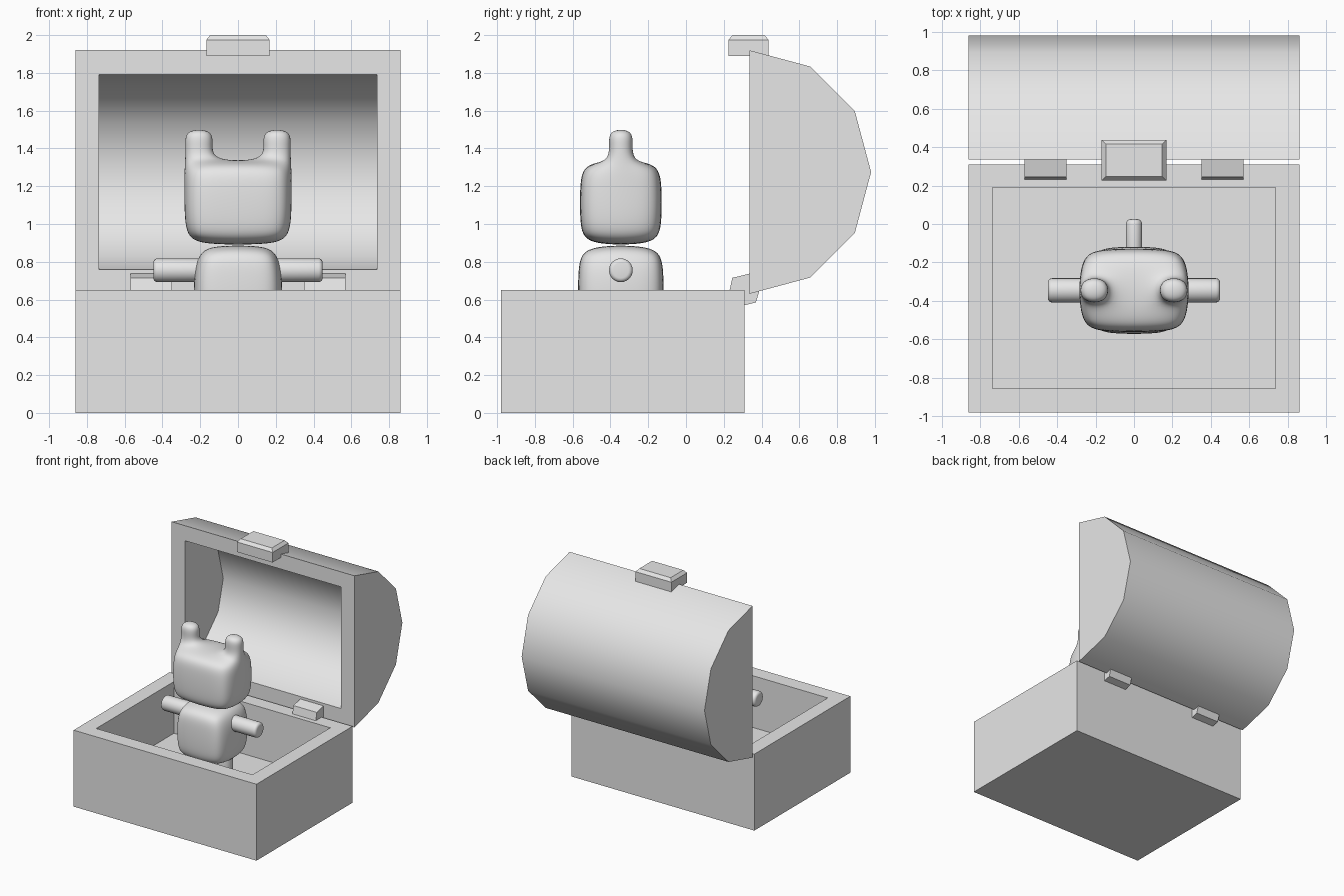
import bpy, bmesh, math
from mathutils import Matrix, Vector

if "Cube" in bpy.data.objects:
    bpy.data.objects.remove(bpy.data.objects["Cube"])

grey = bpy.data.materials.new("plain_grey")
grey.diffuse_color = (0.8, 0.8, 0.8, 1)
grey.use_nodes = True
grey.node_tree.nodes["Principled BSDF"].inputs["Base Color"].default_value = grey.diffuse_color
FIG_Y = -0.345  # centre line of the toy figure


def finish(name, bm, smooth=None):
    """Turn a bmesh into a named object, optionally smooth shaded by angle."""
    bmesh.ops.recalc_face_normals(bm, faces=bm.faces)
    me = bpy.data.meshes.new(name)
    bm.to_mesh(me)
    bm.free()
    me.materials.append(grey)
    ob = bpy.data.objects.new(name, me)
    bpy.context.collection.objects.link(ob)
    if smooth:
        bpy.ops.object.select_all(action='DESELECT')
        bpy.context.view_layer.objects.active = ob
        ob.select_set(True)
        bpy.ops.object.shade_smooth_by_angle(angle=math.radians(smooth))
    return ob


def box(bm, lo, hi):
    lo, hi = Vector(lo), Vector(hi)
    m = Matrix.Translation((lo + hi) / 2) @ Matrix.Diagonal((*(hi - lo), 1))
    return bmesh.ops.create_cube(bm, size=1, matrix=m)['verts']


def top_face(bm):
    return max(bm.faces, key=lambda f: f.calc_center_median().z)


# Chest base: block with a sunken inside
bm = bmesh.new()
box(bm, (-0.86, -0.98, 0), (0.86, 0.31, 0.65))
f = bmesh.ops.extrude_discrete_faces(bm, faces=[top_face(bm)])['faces'][0]
rim = list(f.verts)
bmesh.ops.delete(bm, geom=[f], context='FACES_ONLY')


def loop(z, x, y0, y1):
    return [bm.verts.new(p) for p in ((-x, y0, z), (x, y0, z), (x, y1, z), (-x, y1, z))]


for v in rim:
    if v.is_valid and not v.link_faces:
        bm.verts.remove(v)
bm.free()
bm = bmesh.new()
loops = [loop(0, 0.86, -0.98, 0.31), loop(0.65, 0.86, -0.98, 0.31),
         loop(0.65, 0.735, -0.855, 0.19), loop(0.21, 0.735, -0.855, 0.19)]
for a, b in zip(loops, loops[1:]):
    for i in range(4):
        j = (i + 1) % 4
        bm.faces.new((a[i], a[j], b[j], b[i]))
bm.faces.new(loops[0])
bm.faces.new(loops[-1])
finish("chest_base", bm)

# Lid: hollow half barrel standing open
bm = bmesh.new()


def arc(x, r):
    return [bm.verts.new((x, 0.335 + r * math.sin(t), 1.275 + r * math.cos(t)))
            for t in (math.pi * i / 6 for i in range(7))]


out_l, out_r = arc(-0.86, 0.645), arc(0.86, 0.645)
in_l, in_r = arc(-0.735, 0.517), arc(0.735, 0.517)
for l, r in ((out_l, out_r), (in_l, in_r)):
    for i in range(6):
        bm.faces.new((l[i], r[i], r[i + 1], l[i + 1]))
    bm.faces.new(l)
    bm.faces.new(r)
for i in (0, -1):
    bm.faces.new((out_l[i], out_r[i], in_r[i], in_l[i]))
for o, n in ((out_l, in_l), (out_r, in_r)):
    bm.faces.new((o[0], o[-1], n[-1], n[0]))
finish("lid", bm, 40)

# Latch: small plate with a chamfered top
bm = bmesh.new()
vs = box(bm, (-0.168, 0.225, 1.89), (0.168, 0.437, 1.975))
bmesh.ops.inset_region(bm, faces=[top_face(bm)], thickness=0.03, depth=0.025)
finish("latch", bm)

# Hinges: tilted chamfered blocks between base and lid
section = [(0.23, 0.645), (0.245, 0.715), (0.34, 0.738), (0.40, 0.70),
           (0.385, 0.635), (0.37, 0.585), (0.31, 0.57), (0.255, 0.59)]
for side, x in (("left", -0.57), ("right", 0.35)):
    bm = bmesh.new()
    f = bm.faces.new([bm.verts.new((x, y, z)) for y, z in section])
    ext = bmesh.ops.extrude_face_region(bm, geom=[f])['geom']
    bmesh.ops.translate(bm, vec=(0.22, 0, 0),
                        verts=[g for g in ext if isinstance(g, bmesh.types.BMVert)])
    finish("hinge_" + side, bm)


def soft_block(name, hx, hy, z0, z1, top=1.0, ears=False):
    """Rounded block from a subdivided cage, optionally with two ears."""
    bm = bmesh.new()
    box(bm, (-hx, -hy, z0), (hx, hy, z1))
    cz, hz = (z0 + z1) / 2, (z1 - z0) / 2
    for axis, c, d in ((0, 0, hx * 0.45), (1, 0, 0.068), (2, cz, hz * 0.45)):
        for s in (-1, 1):
            n, co = [0, 0, 0], [0, 0, 0]
            n[axis], co[axis] = 1, c + s * d
            bmesh.ops.bisect_plane(bm, geom=bm.verts[:] + bm.edges[:] + bm.faces[:],
                                   plane_co=co, plane_no=n)
    # pull the cage edges and corners in
    for v in bm.verts:
        k = sum((abs(abs(v.co.x) - hx) < 1e-4, abs(abs(v.co.y) - hy) < 1e-4,
                 abs(abs(v.co.z - cz) - hz) < 1e-4))
        ear_root = ears and v.co.z > z1 - 1e-4 and abs(v.co.y) < 0.1
        if k > 1 and not ear_root:
            s = 0.91 if k == 2 else 0.83
            v.co = Vector((v.co.x * s, v.co.y * s, cz + (v.co.z - cz) * s))
        if v.co.z > cz + hz * 0.6:
            v.co.x *= top
    if ears:
        for z in (1.42, 1.505):
            faces = [f for f in bm.faces if f.normal.z > 0.5
                     and abs(f.calc_center_median().x) > hx * 0.5
                     and abs(f.calc_center_median().y) < 0.03]
            for f in faces:
                g = bmesh.ops.extrude_discrete_faces(bm, faces=[f])['faces'][0]
                for v in g.verts:
                    v.co.z = z
            bm.normal_update()
    ob = finish(name, bm, 180)
    ob.location.y = FIG_Y
    mod = ob.modifiers.new("soft", 'SUBSURF')
    mod.levels = mod.render_levels = 3


# Toy figure head and body
soft_block("head", 0.285, 0.218, 0.89, 1.335, ears=True)
soft_block("body", 0.235, 0.228, 0.42, 0.887, top=0.92)


def limb(name, a, b, r, rounding):
    """Rounded cylinder between two points."""
    a, b = Vector(a), Vector(b)
    d = b - a
    bm = bmesh.new()
    m = Matrix.Translation((a + b) / 2) @ d.to_track_quat('Z', 'Y').to_matrix().to_4x4()
    bmesh.ops.create_cone(bm, cap_ends=True, segments=24, radius1=r, radius2=r,
                          depth=d.length, matrix=m)
    rims = [e for e in bm.edges if any(len(f.verts) > 4 for f in e.link_faces)]
    bmesh.ops.bevel(bm, geom=rims, offset=rounding, segments=4, profile=0.5,
                    affect='EDGES')
    finish(name, bm, 60)


# Arms, legs and tail
for side, s in (("left", -1), ("right", 1)):
    limb("arm_" + side, (s * 0.12, FIG_Y, 0.755), (s * 0.448, FIG_Y, 0.755), 0.063, 0.022)
    limb("leg_" + side, (s * 0.12, FIG_Y, 0.55), (s * 0.12, FIG_Y, 0.21), 0.063, 0.022)
limb("tail", (0, -0.2, 0.55), (0, 0.025, 0.55), 0.042, 0.025)
